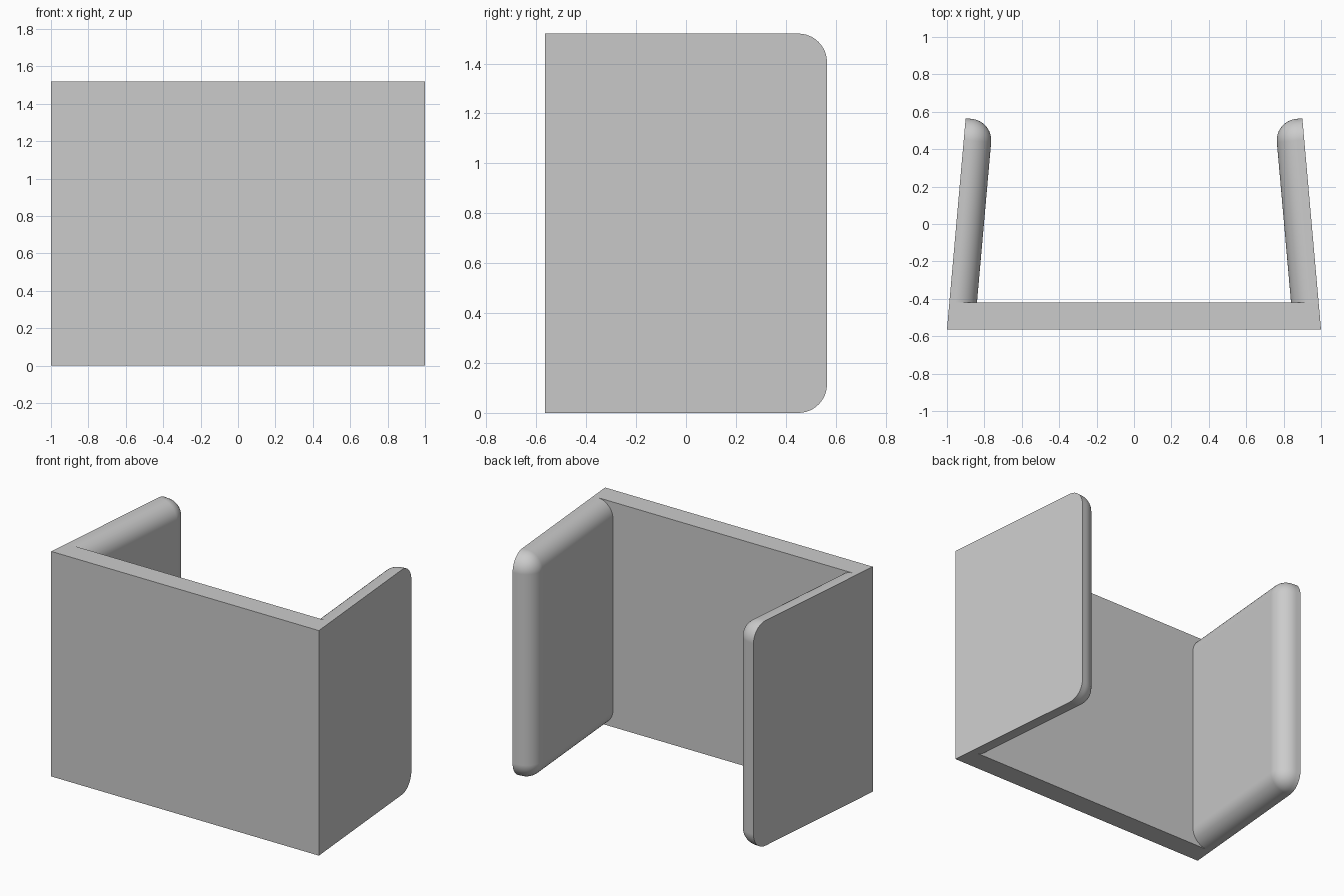
import bpy
import bmesh
import math
from mathutils import Vector

cube = bpy.data.objects.get("Cube")
if cube:
    bpy.data.objects.remove(cube, do_unlink=True)

HEIGHT = 1.52
FRONT, PANEL_BACK, REAR = -0.565, -0.42, 0.565
HALF_FRONT, HALF_REAR = 1.0, 0.90   # outer half widths at the front and rear
THICKNESS, ROUNDING = 0.147, 0.115

grey = bpy.data.materials.new("plain grey")
grey.use_nodes = True
colour = (0.6, 0.6, 0.6, 1)
grey.diffuse_color = colour
grey.node_tree.nodes["Principled BSDF"].inputs["Base Color"].default_value = colour


def outer_x(y):
    """Half width of the tapering outer wall at depth y."""
    return HALF_FRONT + (HALF_REAR - HALF_FRONT) * (y - FRONT) / (REAR - FRONT)


def prism(outline):
    """Upright solid from a plan outline."""
    bm = bmesh.new()
    base = bm.faces.new([bm.verts.new((x, y, 0)) for x, y in outline])
    top = bmesh.ops.extrude_face_region(bm, geom=[base])["geom"]
    verts = [v for v in top if isinstance(v, bmesh.types.BMVert)]
    bmesh.ops.translate(bm, verts=verts, vec=(0, 0, HEIGHT))
    bmesh.ops.recalc_face_normals(bm, faces=bm.faces)
    return bm


def finish(bm, name):
    bmesh.ops.recalc_face_normals(bm, faces=bm.faces)
    mesh = bpy.data.meshes.new(name)
    bm.to_mesh(mesh)
    bm.free()
    mesh.materials.append(grey)
    obj = bpy.data.objects.new(name, mesh)
    bpy.context.collection.objects.link(obj)
    return obj


# Front panel with slanted ends that continue the arms
back_x = outer_x(PANEL_BACK)
finish(prism([(-HALF_FRONT, FRONT), (HALF_FRONT, FRONT),
              (back_x, PANEL_BACK), (-back_x, PANEL_BACK)]), "front_panel")


def make_arm(side, name):
    along = Vector((HALF_REAR - HALF_FRONT, REAR - FRONT)).normalized()
    inward = Vector((-along.y, along.x))
    rear_outer = Vector((HALF_REAR, REAR))
    rear_inner = rear_outer + inward * THICKNESS
    front_inner = rear_inner + along * ((PANEL_BACK - rear_inner.y) / along.y)
    plan = [(back_x, PANEL_BACK), rear_outer, rear_inner, front_inner]
    bm = prism([(side * x, y) for x, y in plan])

    # Round the inner long edges, the inner rear edge and the rear corners
    rounded = []
    for e in bm.edges:
        mid = (e.verts[0].co + e.verts[1].co) / 2
        at_rear = all(v.co.y > 0.4 for v in e.verts)
        at_front = all(v.co.y < -0.4 for v in e.verts)
        inner = all(abs(v.co.x) < outer_x(v.co.y) - THICKNESS / 2 for v in e.verts)
        upright = abs(mid.z - HEIGHT / 2) < 0.01
        if not at_front and (inner or (at_rear and not upright)):
            rounded.append(e)
    bmesh.ops.bevel(bm, geom=rounded, offset=ROUNDING, offset_type='OFFSET',
                    segments=12, profile=0.5, affect='EDGES', clamp_overlap=True)
    obj = finish(bm, name)
    bpy.ops.object.select_all(action='DESELECT')
    obj.select_set(True)
    bpy.context.view_layer.objects.active = obj
    bpy.ops.object.shade_smooth_by_angle(angle=math.radians(35))
    normals = obj.modifiers.new("flat_face_normals", 'WEIGHTED_NORMAL')
    normals.keep_sharp = True


make_arm(1, "left_arm")
make_arm(-1, "right_arm")
